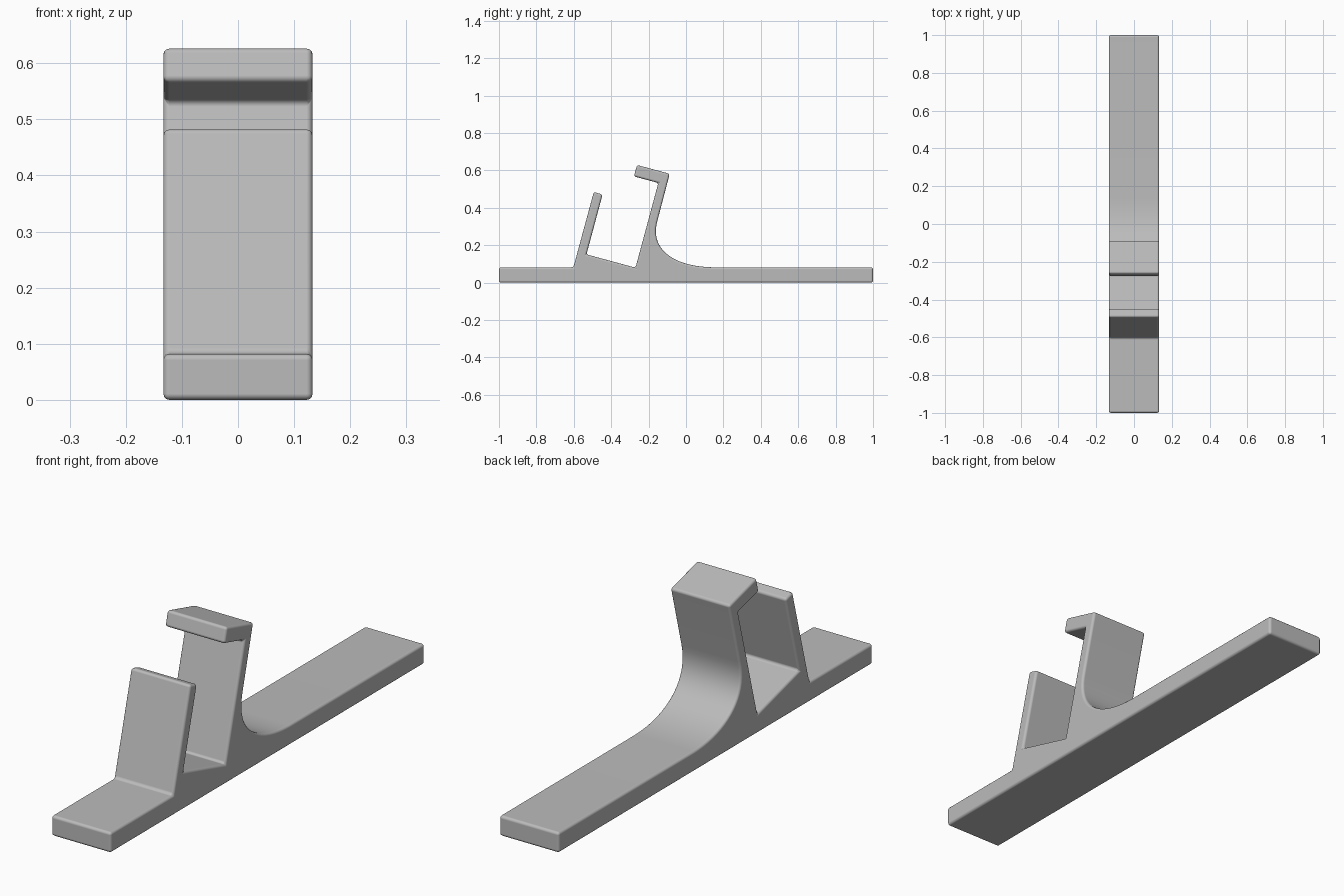
import bpy, bmesh
from mathutils import Vector
from mathutils.geometry import interpolate_bezier

cube = bpy.data.objects.get("Cube")
if cube:
    bpy.data.objects.remove(cube, do_unlink=True)

HALF_WIDTH = 0.133

# Plain grey plastic
grey = bpy.data.materials.new("plain_grey")
grey.use_nodes = True
colour = (0.5, 0.5, 0.5, 1)
grey.diffuse_color = colour
grey.node_tree.nodes["Principled BSDF"].inputs["Base Color"].default_value = colour

# Side profile (y, z): base, swept fillet, hooked back post, sloped cradle, front post
base_back = [(-1, 0), (1, 0), (1, 0.082)]
sweep = interpolate_bezier(Vector((0.14, 0.082)), Vector((-0.07, 0.087)),
                           Vector((-0.195, 0.18)), Vector((-0.153, 0.33)), 20)
hook = [(-0.087, 0.582), (-0.262, 0.629), (-0.278, 0.568), (-0.148, 0.533)]
cradle = [(-0.27, 0.08), (-0.532, 0.151)]
front_post = [(-0.446, 0.471), (-0.493, 0.485), (-0.602, 0.082), (-1, 0.082)]
profile = base_back + [(p.x, p.y) for p in sweep] + hook + cradle + front_post

# Extrude the profile across the width
bm = bmesh.new()
side = bm.faces.new([bm.verts.new((-HALF_WIDTH, y, z)) for y, z in profile])
result = bmesh.ops.extrude_face_region(bm, geom=[side])
moved = [g for g in result["geom"] if isinstance(g, bmesh.types.BMVert)]
bmesh.ops.translate(bm, verts=moved, vec=(2 * HALF_WIDTH, 0, 0))
bmesh.ops.recalc_face_normals(bm, faces=bm.faces)
mesh = bpy.data.meshes.new("cradle_stand")
bm.to_mesh(mesh)
bm.free()
mesh.materials.append(grey)
stand = bpy.data.objects.new("cradle_stand", mesh)
bpy.context.collection.objects.link(stand)

# Softly rounded edges
bevel = stand.modifiers.new("rounded_edges", "BEVEL")
bevel.width = 0.011
bevel.segments = 3
bevel.limit_method = "ANGLE"
bevel.harden_normals = True

bpy.ops.object.select_all(action="DESELECT")
stand.select_set(True)
bpy.context.view_layer.objects.active = stand
bpy.ops.object.shade_smooth_by_angle()
